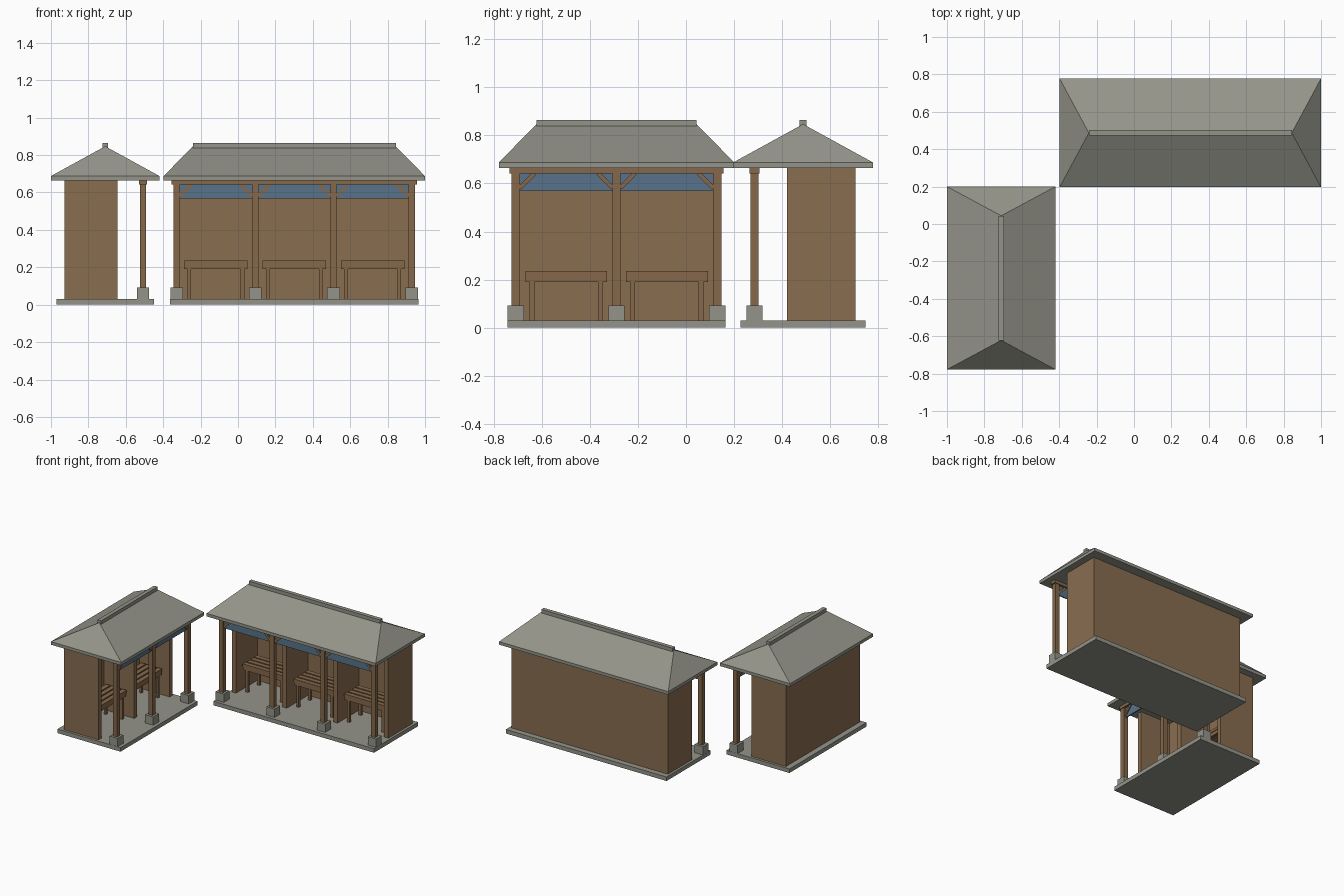
import bpy, bmesh, math
from mathutils import Matrix, Vector

if "Cube" in bpy.data.objects:
    bpy.data.objects.remove(bpy.data.objects["Cube"])


def material(name, rgb):
    m = bpy.data.materials.new(name)
    lin = [((c / 255 + 0.055) / 1.055) ** 2.4 for c in rgb]
    m.diffuse_color = (*lin, 1)
    m.use_nodes = True
    m.node_tree.nodes["Principled BSDF"].inputs["Base Color"].default_value = m.diffuse_color
    return m


GREY = material("grey_stone", (148, 148, 138))
WALL = material("wall_brown", (137, 109, 80))
WOOD = material("timber_brown", (133, 104, 74))
BLUE = material("blue_panel", (88, 116, 138))


def finish(name, bm, mat, frame):
    bmesh.ops.recalc_face_normals(bm, faces=bm.faces)
    me = bpy.data.meshes.new(name)
    bm.to_mesh(me)
    bm.free()
    me.materials.append(mat)
    ob = bpy.data.objects.new(name, me)
    ob.matrix_world = frame
    bpy.context.collection.objects.link(ob)


def add_box(bm, x0, x1, y0, y1, z0, z1, tilt=0):
    mid = Vector(((x0 + x1) / 2, (y0 + y1) / 2, (z0 + z1) / 2))
    bmesh.ops.create_cube(bm, size=1, matrix=Matrix.Translation(mid)
                          @ Matrix.Rotation(tilt, 4, 'Y')
                          @ Matrix.Diagonal((x1 - x0, y1 - y0, z1 - z0, 1)))


def boxes(name, mat, frame, *items):
    bm = bmesh.new()
    for b in items:
        add_box(bm, *b)
    finish(name, bm, mat, frame)


def shelter(prefix, bays, frame):
    """Open shelter, front to local -y, bays side by side along local x."""
    step = 0.419
    half = step * bays / 2
    posts = [-half + i * step for i in range(bays + 1)]
    py = -0.202

    # floor slab and post footings
    boxes(prefix + "_floor", GREY, frame, (-half - .035, half + .035, -.26, .26, 0, .03))
    boxes(prefix + "_footings", GREY, frame,
          *[(x - .034, x + .034, py - .033, py + .033, .03, .092) for x in posts])

    # back wall, end walls and partitions
    boxes(prefix + "_back_wall", WALL, frame, (-half - .017, half + .017, .184, .218, .03, .665))
    boxes(prefix + "_side_walls", WALL, frame,
          *[(x - .017, x + .017, -.067, .184, .03, .665) for x in posts])

    # posts and front beam
    boxes(prefix + "_posts", WOOD, frame,
          *[(x - .017, x + .017, py - .017, py + .017, .092, .642) for x in posts])
    boxes(prefix + "_beam", WOOD, frame,
          (-half - .027, half + .027, py - .021, py + .021, .642, .667))

    for i in range(bays):
        cx = posts[i] + step / 2
        w = step / 2 - .017
        # hanging blue panel and corner braces
        boxes(f"{prefix}_panel_{i+1}", BLUE, frame,
              (cx - w, cx + w, py - .004, py + .004, .568, .642))
        braces = []
        for s in (-1, 1):
            bx, bz = cx + s * (w - .03), .612
            braces.append((bx - .009, bx + .009, py - .012, py + .012,
                           bz - .043, bz + .043, -s * math.radians(45)))
        boxes(f"{prefix}_braces_{i+1}", WOOD, frame, *braces)

        # bench: slats, rails and legs
        y0, y1, n = -.02, .15, 4
        pitch = (y1 - y0 + .01) / n
        parts = [(cx - .17, cx + .17, y0 + k * pitch, y0 + (k + 1) * pitch - .01, .217, .237)
                 for k in range(n)]
        for y in (y0 + .004, y1 - .02):
            parts.append((cx - .17, cx + .17, y, y + .016, .191, .217))
        for s in (-1, 1):
            lx = cx + s * .142
            parts.append((lx - .009, lx + .009, y0 + .02, y1 - .02, .195, .217))
            for y in (y0 + .008, y1 - .026):
                parts.append((lx - .01, lx + .01, y, y + .018, .03, .192))
        boxes(f"{prefix}_bench_{i+1}", WOOD, frame, *parts)

    # hipped roof with eave edge, then ridge cap
    rx, ry, hx = half + .07, .29, half - .086
    bm = bmesh.new()
    rings = [[bm.verts.new((sx * rx, sy * ry, z)) for sx, sy in
              ((-1, -1), (1, -1), (1, 1), (-1, 1))] for z in (.665, .688)]
    low, up = rings
    bm.faces.new(low)
    for i in range(4):
        j = (i + 1) % 4
        bm.faces.new((low[i], low[j], up[j], up[i]))
    a, b = bm.verts.new((-hx, 0, .847)), bm.verts.new((hx, 0, .847))
    for f in ((up[0], up[1], b, a), (up[1], up[2], b), (up[2], up[3], a, b), (up[3], up[0], a)):
        bm.faces.new(f)
    finish(prefix + "_roof", bm, GREY, frame)
    boxes(prefix + "_ridge_cap", GREY, frame, (-hx, hx, -.015, .015, .838, .865))


# three-bay shelter facing the front, two-bay shelter turned to face right
shelter("long_shelter", 3, Matrix.Translation((.301, .487, 0)))
shelter("short_shelter", 2, Matrix.Translation((-.71, -.289, 0)) @ Matrix.Rotation(math.pi / 2, 4, 'Z'))
